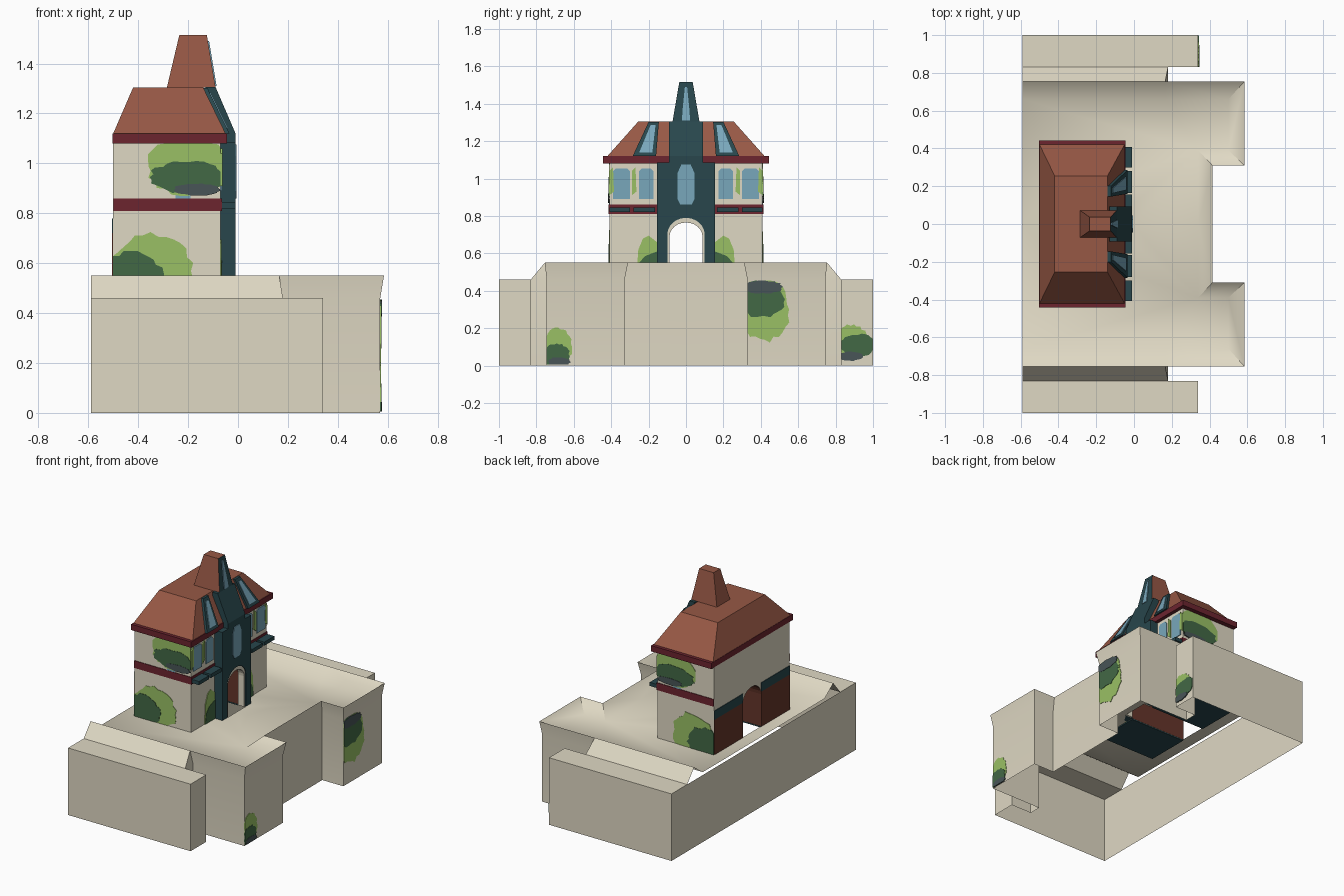
import bpy, bmesh, math, random
from mathutils import Vector

if "Cube" in bpy.data.objects:
    bpy.data.objects.remove(bpy.data.objects["Cube"])

random.seed(4)
FLOOR = .48  # sunken court inside the raised terrace rim


def material(name, rgb):
    m = bpy.data.materials.new(name)
    m.diffuse_color = (*rgb, 1)
    m.use_nodes = True
    m.node_tree.nodes["Principled BSDF"].inputs["Base Color"].default_value = m.diffuse_color
    return m


STONE = material("cream stone", (.74, .69, .55))
ROOF = material("terracotta", (.31, .098, .06))
MAROON = material("maroon", (.15, .018, .028))
TEAL = material("dark teal", (.021, .062, .073))
GLASS = material("pale blue glass", (.19, .39, .50))
LEAF = material("light leaf", (.32, .53, .13))
DARKLEAF = material("dark leaf", (.055, .14, .06))
SLATE = material("slate leaf", (.065, .09, .095))
BROWN = material("brown", (.13, .036, .023))


def finish(name, bm, *mats):
    me = bpy.data.meshes.new(name)
    bm.to_mesh(me)
    bm.free()
    for m in mats:
        me.materials.append(m)
    ob = bpy.data.objects.new(name, me)
    bpy.context.collection.objects.link(ob)
    return ob


def prism(name, pts, vec, *mats, rule=None):
    """Closed solid: polygon pts extruded along vec; rule(face) picks the material."""
    bm = bmesh.new()
    f = bm.faces.new([bm.verts.new(p) for p in pts])
    ext = bmesh.ops.extrude_face_region(bm, geom=[f], use_keep_orig=True)
    moved = [g for g in ext["geom"] if isinstance(g, bmesh.types.BMVert)]
    bmesh.ops.translate(bm, verts=moved, vec=vec)
    bmesh.ops.recalc_face_normals(bm, faces=bm.faces)
    if rule:
        for g in bm.faces:
            g.material_index = rule(g)
    return finish(name, bm, *mats)


def box(name, x, y, z, mat):
    pts = [(x[0], y[0], z[0]), (x[1], y[0], z[0]), (x[1], y[1], z[0]), (x[0], y[1], z[0])]
    return prism(name, pts, (0, 0, z[1] - z[0]), mat)


def frustum(name, lo, hi, *mats, rule=None):
    """lo and hi are (x0, x1, half width in y, z)."""
    bm = bmesh.new()
    rings = [[bm.verts.new(p) for p in ((a, -w, z), (b, -w, z), (b, w, z), (a, w, z))]
             for a, b, w, z in (lo, hi)]
    for r in rings:
        bm.faces.new(r)
    for i in range(4):
        j = (i + 1) % 4
        bm.faces.new((rings[0][i], rings[0][j], rings[1][j], rings[1][i]))
    bmesh.ops.recalc_face_normals(bm, faces=bm.faces)
    if rule:
        for g in bm.faces:
            g.material_index = rule(g)
    return finish(name, bm, *mats)


def blob(name, axis, d, c, r, lo, hi, mat, t=.004):
    """Ragged leaf patch on the plane axis = d, clipped to the rectangle lo..hi."""
    flat = []
    for i in range(32):
        a = math.tau * i / 32
        k = random.uniform(.9, 1.07)
        p = tuple(min(max(c[n] + r[n] * k * q, lo[n]), hi[n])
                  for n, q in enumerate((math.cos(a), math.sin(a))))
        if p not in flat:
            flat.append(p)
    s = math.copysign(1, d)
    if axis == 'x':
        prism(name, [(d - .001 * s, u, v) for u, v in flat], (t * s, 0, 0), mat)
    else:
        prism(name, [(u, d - .001 * s, v) for u, v in flat], (0, t * s, 0), mat)


def arch(w, spring, top, n=12):
    """Arch outline from -y foot to +y foot, as (y, z)."""
    curve = [(-w * math.cos(math.pi * i / n), spring + (top - spring) * math.sin(math.pi * i / n))
             for i in range(n + 1)]
    return [(-w, FLOOR)] + curve + [(w, FLOOR)]


# terrace base: hollow walls, flared rim, sunken court, low side wings, open bottom
low = [(.41, 0), (.41, .328), (.57, .328), (.57, .745), (.18, .745), (.18, .83),
       (.34, .83), (.34, 1), (-.59, 1), (-.59, 0)]
rim = [(.415, 0), (.415, .31), (.585, .31), (.585, .755), (.165, .755), (-.59, .755)]
court = [(.34, 0), (.34, .39), (.50, .39), (.50, .66), (.165, .66), (-.59, .66)]
bm = bmesh.new()
for s in (1, -1):
    def face(pts):
        bm.faces.new([bm.verts.new((x, s * y, z)) for x, y, z in pts])
    for (a, b), (c, d) in zip(low, low[1:]):
        face([(a, b, 0), (c, d, 0), (c, d, .46), (a, b, .46)])
    for i in range(5):
        (a, b), (c, d) = low[i:i + 2]
        (e, f), (g, h) = rim[i:i + 2]
        if i < 4:
            face([(a, b, .46), (c, d, .46), (g, h, .55), (e, f, .55)])
        (a, b), (c, d) = court[i:i + 2]
        face([(a, b, FLOOR), (c, d, FLOOR), (g, h, .55), (e, f, .55)])
    face([(.18, .745, .46), (.18, .83, .46), (.165, .755, .55)])
    face([(.18, .83, .46), (-.59, .83, .46), (-.59, .755, .55), (.165, .755, .55)])
    face([(.18, .83, .46), (.34, .83, .46), (.34, 1, .46), (-.59, 1, .46), (-.59, .83, .46)])
    notch = [(-.59, 0), (-.5, 0), (-.5, .1), (-.01, .1), (-.01, 0)]
    face([(x, y, FLOOR) for x, y in court + notch])
bmesh.ops.remove_doubles(bm, verts=bm.verts, dist=.0005)
bmesh.ops.recalc_face_normals(bm, faces=bm.faces)
if max(bm.faces, key=lambda g: g.calc_center_median().z).normal.z < 0:
    bmesh.ops.reverse_faces(bm, faces=bm.faces)
base = finish("terrace_base", bm, STONE)

# house body with arched passage
opening = arch(.1, .70, .79)
outline = [(-.41, FLOOR)] + opening + [(.41, FLOOR), (.41, 1.09), (-.41, 1.09)]


def passage(g):
    c = g.calc_center_median()
    return 1 if abs(g.normal.x) < .5 and abs(c.y) < .105 and c.z < .8 else 0


prism("house_body", [(-.5, y, z) for y, z in outline], (.43, 0, 0), STONE, BROWN, rule=passage)
outline = [(-.155, FLOOR)] + opening + [(.155, FLOOR), (.155, 1.085), (-.155, 1.085)]
prism("entrance_tower", [(-.07, y, z) for y, z in outline], (.06, 0, 0), TEAL)
ring = arch(.1, .70, .79) + arch(.088, .69, .765)[::-1]
prism("arch_lining", [(-.06, y, z) for y, z in ring], (.045, 0, 0), STONE)

# bands, cornice, roof and spire
box("storey_band", (-.499, -.065), (-.414, .414), (.81, .86), MAROON)
box("cornice", (-.502, -.045), (-.443, .443), (1.08, 1.12), MAROON)
frustum("roof", (-.5, -.05, .42, 1.12), (-.42, -.14, .255, 1.305), ROOF)
prism("tower_gable", [(x, -.092, z) for x, z in
                      ((-.13, 1.08), (-.01, 1.08), (-.01, 1.12), (-.09, 1.306), (-.13, 1.306))],
      (0, .184, 0), TEAL)
frustum("spire", (-.285, -.09, .072, 1.304), (-.235, -.125, .036, 1.515), ROOF, TEAL,
        rule=lambda g: 1 if g.normal.x > .5 else 0)

# central windows
half = [(.03, .86), (.045, .89), (.045, 1.03), (.025, 1.075)]
pts = half + [(-y, z) for y, z in half[::-1]]
prism("tower_window", [(-.011, y, z) for y, z in pts], (.005, 0, 0), GLASS)
half = [(.022, 1.31), (.018, 1.37), (.006, 1.49)]
pts = half + [(-y, z) for y, z in half[::-1]]
prism("spire_window", [(-.091 - .035 * (z - 1.305) / .21, y, z) for y, z in pts], (.006, 0, 0), GLASS)


def on_roof(y, z, off):
    return (-.05 - .09 * (z - 1.12) / .185 + off, y, z)


# parts repeated on both sides of the tower
for s, side in ((1, "right"), (-1, "left")):
    for k, (a, b) in enumerate(((.175, .25), (.30, .39))):
        c = .015
        w = [(a, .89), (b, .89), (b, 1.04), (b - c, 1.055), (a + c, 1.055), (a, 1.04)]
        prism(f"window_{side}_{k}", [(-.071, s * y, z) for y, z in w], (.006, 0, 0), GLASS)
    for k, (a, b) in enumerate(((.165, .28), (.30, .408))):
        box(f"window_ledge_{side}_{k}", (-.068, -.01), sorted((s * a, s * b)), (.82, .845), TEAL)
    d = [(.285, 1.12), (.16, 1.12), (.145, 1.303), (.2, 1.303)]
    prism(f"dormer_{side}", [on_roof(s * y, z, -.02) for y, z in d], (.036, 0, 0), TEAL)
    d = [(.25, 1.14), (.18, 1.14), (.163, 1.285), (.19, 1.285)]
    prism(f"dormer_window_{side}", [on_roof(s * y, z, .014) for y, z in d], (.006, 0, 0), GLASS)
    # painted rear lower panels and underside of the house
    box(f"rear_panel_{side}", (-.504, -.499), sorted((s * .1, s * .41)), (FLOOR, .72), BROWN)
    box(f"rear_strip_{side}", (-.504, -.499), sorted((s * .1, s * .41)), (.72, .78), TEAL)
    box(f"house_underside_{side}", (-.5, -.07), sorted((s * .1, s * .41)), (FLOOR - .009, FLOOR - .001), TEAL)
    # climbing plants on side walls
    lo, hi = (-.5, FLOOR), (-.07, 1.08)
    box(f"side_glass_{side}", (-.25, -.19), sorted((s * .409, s * .4125)), (.86, .9), GLASS)
    blob(f"upper_bush_{side}", 'y', s * .41, (-.20, .99), (.17, .12), (-.36, .87), hi, LEAF)
    blob(f"upper_bush_shade_{side}", 'y', s * .41, (-.20, .945), (.155, .065), (-.36, .87), hi, DARKLEAF, .006)
    blob(f"upper_bush_base_{side}", 'y', s * .41, (-.165, .895), (.095, .024), (-.36, .865), (-.07, .95), SLATE, .008)
    blob(f"lower_bush_{side}", 'y', s * .41, (-.35, .57), (.165, .15), lo, hi, LEAF)
    blob(f"lower_bush_shade_{side}", 'y', s * .41, (-.43, .54), (.13, .105), lo, hi, DARKLEAF, .006)
    # front shrubs and vines between the windows
    shrub = [(.155, FLOOR), (.265, FLOOR), (.255, .62), (.23, .68), (.20, .695), (.155, .66)]
    prism(f"front_shrub_{side}", [(-.071, s * y, z) for y, z in shrub], (.005, 0, 0), LEAF)
    shrub = [(.155, FLOOR), (.262, FLOOR), (.25, .55), (.22, .585), (.155, .61)]
    prism(f"front_shrub_shade_{side}", [(-.071, s * y, z) for y, z in shrub], (.007, 0, 0), DARKLEAF)
    for k, (a, b) in enumerate(((.265, .29), (.385, .41))):
        v = [(a, .93), (b, .91), (b, 1.04), (a + .005, 1.06)]
        prism(f"window_vine_{side}_{k}", [(-.071, s * y, z) for y, z in v], (.008, 0, 0), LEAF)

# ivy on the terrace walls
lo, hi = (.33, .1), (.56, .455)
blob("terrace_ivy", 'x', .57, (.42, .30), (.135, .17), lo, hi, LEAF)
blob("terrace_ivy_shade", 'x', .57, (.40, .355), (.13, .10), lo, hi, DARKLEAF, .006)
blob("terrace_ivy_top", 'x', .57, (.41, .42), (.11, .035), lo, hi, SLATE, .008)
lo, hi = (-.745, .005), (-.6, .25)
blob("corner_ivy", 'x', .57, (-.685, .10), (.075, .10), lo, hi, LEAF)
blob("corner_ivy_shade", 'x', .57, (-.69, .05), (.07, .07), lo, hi, DARKLEAF, .006)
blob("corner_ivy_base", 'x', .57, (-.68, .02), (.06, .025), lo, hi, SLATE, .008)
lo, hi = (.832, .02), (.998, .25)
blob("wing_ivy", 'x', .34, (.88, .14), (.09, .08), lo, hi, LEAF)
blob("wing_ivy_shade", 'x', .34, (.92, .11), (.10, .06), lo, hi, DARKLEAF, .006)
blob("wing_ivy_base", 'x', .34, (.88, .05), (.07, .025), lo, hi, SLATE, .008)

# soften the gentle bends of the terrace
for ob in bpy.context.collection.objects:
    ob.select_set(ob == base)
bpy.context.view_layer.objects.active = base
bpy.ops.object.shade_smooth_by_angle(angle=math.radians(50))
